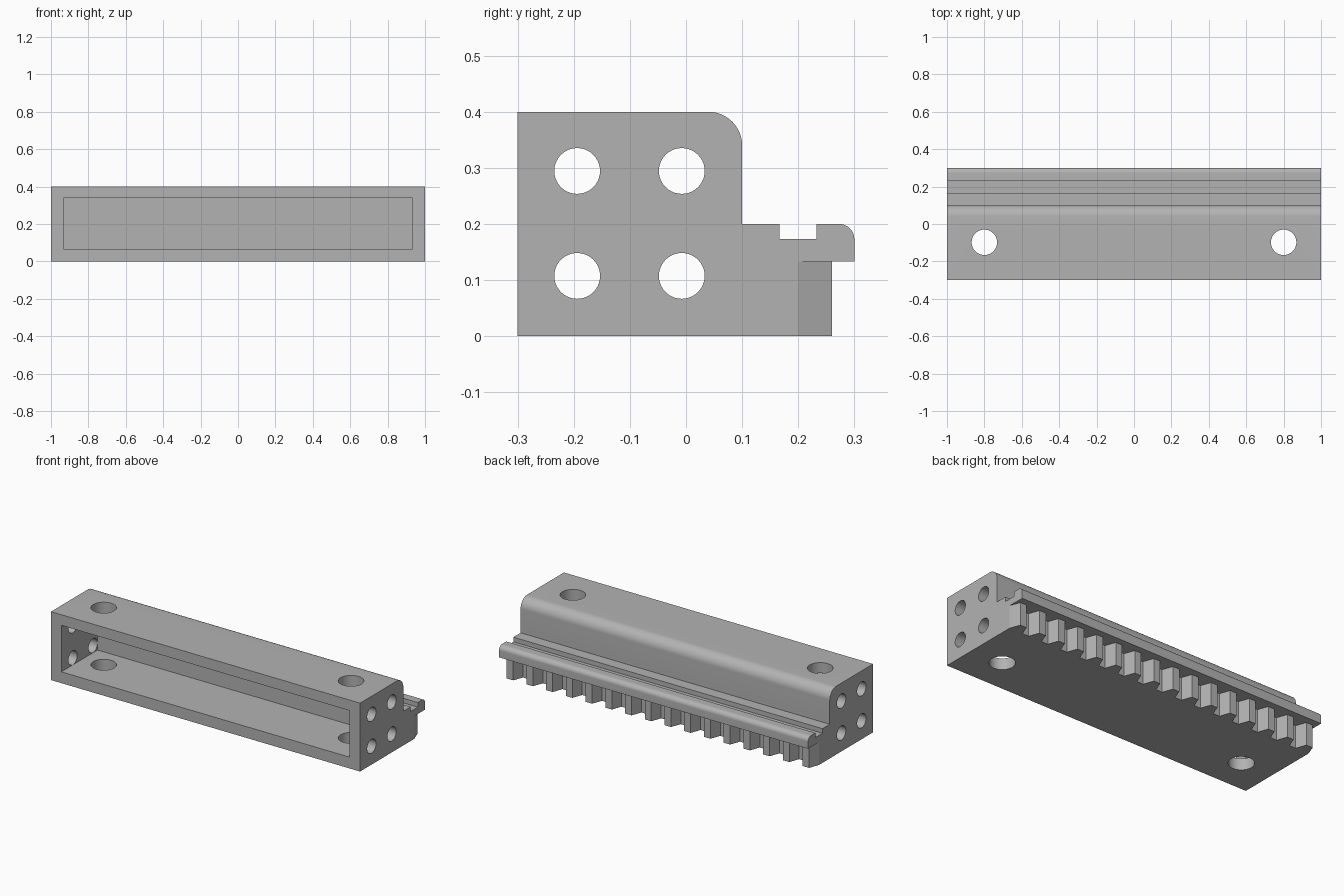
import bpy, bmesh
from math import sin, cos, pi, radians
from mathutils import Matrix, Vector

if "Cube" in bpy.data.objects:
    bpy.data.objects.remove(bpy.data.objects["Cube"])

grey = bpy.data.materials.new("grey metal")
grey.diffuse_color = (0.45, 0.45, 0.45, 1)
grey.use_nodes = True
grey.node_tree.nodes["Principled BSDF"].inputs["Base Color"].default_value = grey.diffuse_color


def finish(bm, name):
    bmesh.ops.recalc_face_normals(bm, faces=bm.faces)
    me = bpy.data.meshes.new(name)
    bm.to_mesh(me)
    bm.free()
    me.materials.append(grey)
    ob = bpy.data.objects.new(name, me)
    bpy.context.collection.objects.link(ob)
    return ob


def prism(bm, points, offset):
    """Extrude a closed outline of 3D points along an offset."""
    face = bm.faces.new([bm.verts.new(p) for p in points])
    ext = bmesh.ops.extrude_face_region(bm, geom=[face])["geom"]
    bmesh.ops.translate(bm, vec=Vector(offset),
                        verts=[v for v in ext if isinstance(v, bmesh.types.BMVert)])


def arc(cy, cz, r, n=12):
    """Quarter round from +y to +z."""
    return [(cy + r * cos(i * pi / 2 / n), cz + r * sin(i * pi / 2 / n)) for i in range(n + 1)]


def cut(target, cutter):
    mod = target.modifiers.new("cut", "BOOLEAN")
    mod.operation, mod.solver, mod.object = "DIFFERENCE", "EXACT", cutter
    bpy.context.view_layer.objects.active = target
    bpy.ops.object.modifier_apply(modifier=mod.name)
    bpy.data.objects.remove(cutter)


# Main body: block with rounded shoulder and grooved ledge
outline = [(-0.3, 0), (0.2, 0), (0.2, 0.133), (0.3, 0.133)]
outline += arc(0.273, 0.173, 0.027)
outline += [(0.233, 0.2), (0.233, 0.173), (0.167, 0.173), (0.167, 0.2), (0.1, 0.2)]
outline += arc(0.04, 0.34, 0.06)
outline += [(-0.3, 0.4)]
bm = bmesh.new()
prism(bm, [(-1, y, z) for y, z in outline], (2, 0, 0))
body = finish(bm, "rack_body")

# Pocket open to the front
bm = bmesh.new()
prism(bm, [(x, -0.4, z) for x, z in
           [(-0.933, 0.066), (0.933, 0.066), (0.933, 0.338), (-0.933, 0.338)]], (0, 0.434, 0))
cut(body, finish(bm, "pocket_cutter"))

# Vertical bolt holes and the four holes in each end wall
bm = bmesh.new()
for side in (-1, 1):
    bmesh.ops.create_cone(bm, cap_ends=True, segments=48, radius1=0.068, radius2=0.068, depth=1,
                          matrix=Matrix.Translation((side * 0.8, -0.098, 0.2)))
    for y in (-0.194, -0.0075):
        for z in (0.1075, 0.2945):
            bmesh.ops.create_cone(bm, cap_ends=True, segments=40, radius1=0.0408, radius2=0.0408,
                                  depth=0.16, matrix=Matrix.Translation((side * 0.995, y, z))
                                  @ Matrix.Rotation(pi / 2, 4, "Y"))
cut(body, finish(bm, "hole_cutter"))

# Rack teeth under the ledge, with sloped flanks
COUNT, BASE, TIP = 16, 0.086, 0.042
pitch = (2 - BASE) / (COUNT - 1)
bm = bmesh.new()
for i in range(COUNT):
    x = -1 + BASE / 2 + i * pitch
    prism(bm, [(x - BASE / 2, 0.2, 0), (x + BASE / 2, 0.2, 0),
               (x + TIP / 2, 0.26, 0), (x - TIP / 2, 0.26, 0)], (0, 0, 0.133))
teeth = finish(bm, "rack_teeth")

# Smooth only the rounded surfaces
bpy.ops.object.select_all(action="DESELECT")
body.select_set(True)
bpy.context.view_layer.objects.active = body
bpy.ops.object.shade_smooth_by_angle(angle=radians(30))
